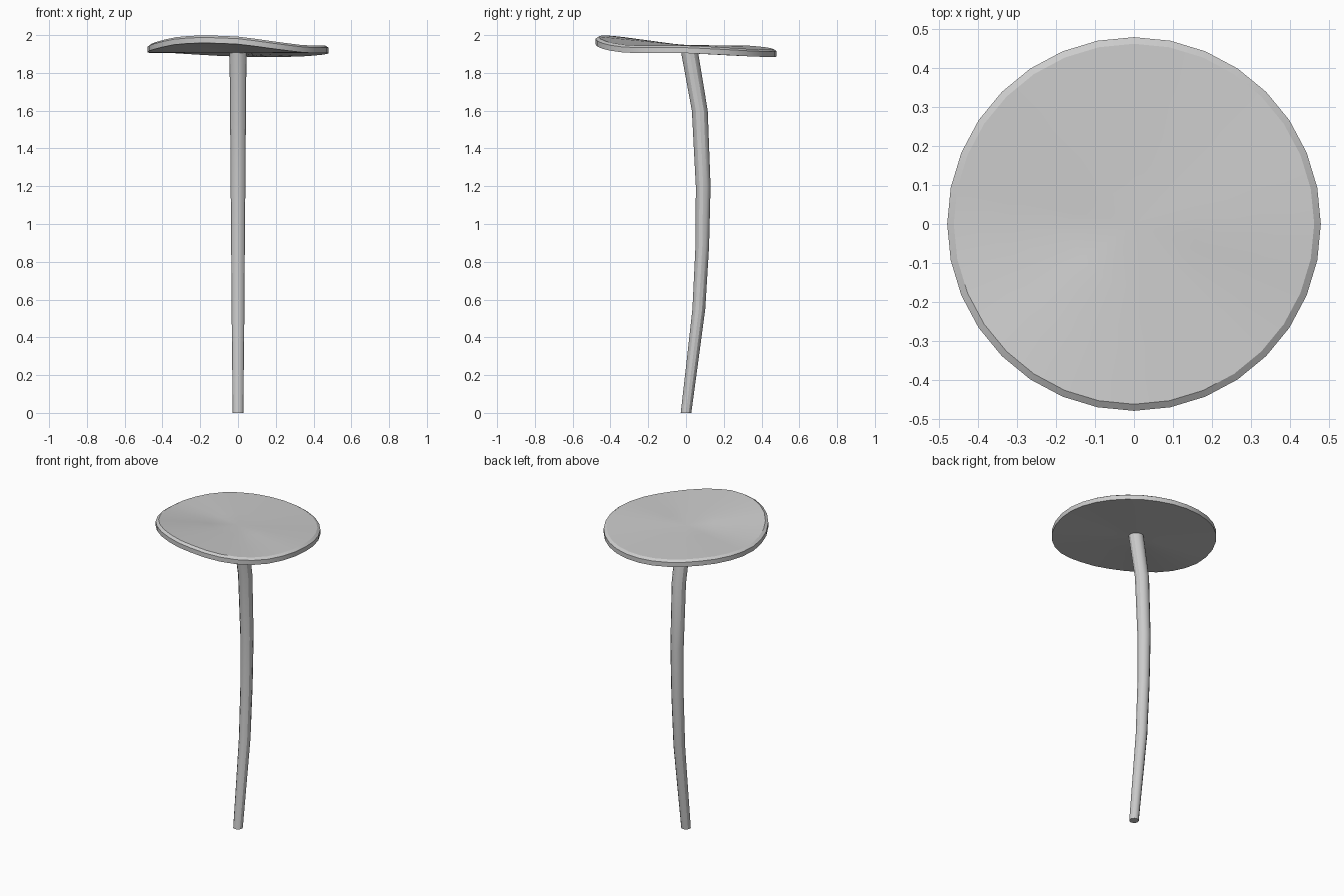
import bpy, bmesh, math

if "Cube" in bpy.data.objects:
    bpy.data.objects.remove(bpy.data.objects["Cube"])


def loft(name, rings, cap_start=True, cap_end=True):
    """Skin a list of equal-sized vertex rings and cap the ends."""
    bm = bmesh.new()
    vr = [[bm.verts.new(p) for p in ring] for ring in rings]
    n = len(rings[0])
    for a, b in zip(vr, vr[1:]):
        for i in range(n):
            j = (i + 1) % n
            bm.faces.new((a[i], a[j], b[j], b[i]))
    if cap_start:
        bm.faces.new(vr[0][::-1])
    if cap_end:
        bm.faces.new(vr[-1])
    bmesh.ops.remove_doubles(bm, verts=bm.verts, dist=1e-5)
    bmesh.ops.recalc_face_normals(bm, faces=bm.faces)
    mesh = bpy.data.meshes.new(name)
    bm.to_mesh(mesh)
    bm.free()
    ob = bpy.data.objects.new(name, mesh)
    bpy.context.collection.objects.link(ob)
    bpy.ops.object.select_all(action='DESELECT')
    ob.select_set(True)
    bpy.context.view_layer.objects.active = ob
    bpy.ops.object.shade_smooth_by_angle(angle=math.radians(30))
    return ob


# stem: curved, widening towards the top (z, centre y, radius)
STEM = [(0, 0.0, 0.028), (0.28, 0.035, 0.031), (0.55, 0.068, 0.034),
        (0.88, 0.086, 0.036), (1.2, 0.091, 0.039), (1.6, 0.073, 0.042),
        (1.92, 0.017, 0.045)]
N = 12
loft("stem", [[(r * math.cos(math.tau * i / N), y + r * math.sin(math.tau * i / N), z)
               for i in range(N)] for z, y, r in STEM])

# cap: wavy disc, rim lift by angle in degrees
WAVE = [(0, 0), (45, -0.018), (68, -0.022), (95, -0.018), (135, 0), (180, 0.002),
        (205, 0.022), (225, 0.045), (245, 0.055), (270, 0.048), (300, 0.015),
        (320, 0), (360, 0)]


def lift(deg):
    for (a, u), (b, v) in zip(WAVE, WAVE[1:]):
        if a <= deg <= b:
            return u + (v - u) * (deg - a) / (b - a)


# cap section from the underside centre, round the rim, to the top centre
R, SIDES = 0.48, 32
SECTION = [(0, 1.905), (0.16, 1.905), (0.32, 1.905), (R, 1.905), (R, 1.934),
           (0.463, 1.945), (0.32, 1.945), (0.16, 1.945), (0, 1.945)]


def cap_ring(r, z):
    ring = []
    for i in range(SIDES):
        a = math.tau * i / SIDES
        # average neighbouring lifts so the wave is smooth
        d = sum(w * lift((math.degrees(a) + o) % 360)
                for o, w in ((-6, .2), (0, .6), (6, .2)))
        ring.append((r * math.cos(a), r * math.sin(a), z + d * min(1, r / 0.463)))
    return ring


# collapsed centre rings give quads with two equal corners, so build the centres as fans
def build_cap():
    bm = bmesh.new()
    rings = [[bm.verts.new(p) for p in cap_ring(r, z)] for r, z in SECTION[1:-1]]
    low = bm.verts.new((0, 0, SECTION[0][1]))
    top = bm.verts.new((0, 0, SECTION[-1][1]))
    for i in range(SIDES):
        j = (i + 1) % SIDES
        for a, b in zip(rings, rings[1:]):
            bm.faces.new((a[i], a[j], b[j], b[i]))
        bm.faces.new((low, rings[0][j], rings[0][i]))
        bm.faces.new((top, rings[-1][i], rings[-1][j]))
    bmesh.ops.recalc_face_normals(bm, faces=bm.faces)
    mesh = bpy.data.meshes.new("cap")
    bm.to_mesh(mesh)
    bm.free()
    ob = bpy.data.objects.new("cap", mesh)
    bpy.context.collection.objects.link(ob)
    bpy.ops.object.select_all(action='DESELECT')
    ob.select_set(True)
    bpy.context.view_layer.objects.active = ob
    bpy.ops.object.shade_smooth_by_angle(angle=math.radians(25))


build_cap()
